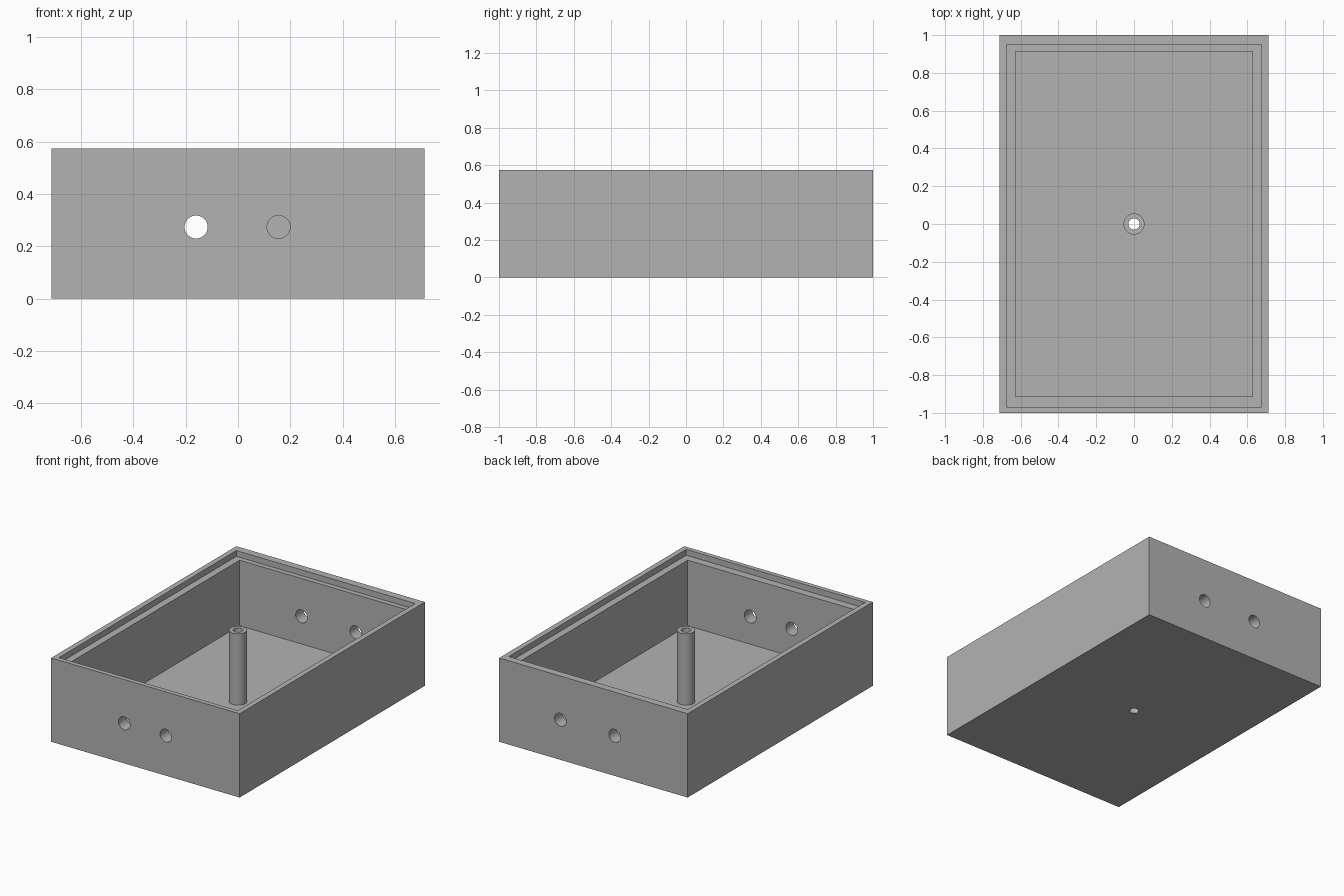
import bpy
from math import radians

default = bpy.data.objects.get("Cube")
if default:
    bpy.data.objects.remove(default, do_unlink=True)

grey = bpy.data.materials.new("plain grey")
grey.use_nodes = True
colour = (0.45, 0.45, 0.45, 1)
grey.diffuse_color = colour
grey.node_tree.nodes["Principled BSDF"].inputs["Base Color"].default_value = colour

HEIGHT = 0.573
FLOOR = 0.085
LEDGE = 0.533


def box(name, x0, x1, y0, y1, z0, z1):
    bpy.ops.mesh.primitive_cube_add(
        size=1, location=((x0 + x1) / 2, (y0 + y1) / 2, (z0 + z1) / 2))
    ob = bpy.context.object
    ob.name = name
    ob.scale = (x1 - x0, y1 - y0, z1 - z0)
    bpy.ops.object.transform_apply(location=True, rotation=True, scale=True)
    ob.data.materials.append(grey)
    return ob


def rod(name, radius, length, location, tilt=0):
    bpy.ops.mesh.primitive_cylinder_add(
        vertices=48, radius=radius, depth=length, location=location,
        rotation=(radians(tilt), 0, 0))
    ob = bpy.context.object
    ob.name = name
    bpy.ops.object.transform_apply(location=True, rotation=True, scale=True)
    ob.data.materials.append(grey)
    return ob


def combine(target, tool, operation="DIFFERENCE"):
    mod = target.modifiers.new(tool.name, "BOOLEAN")
    mod.operation = operation
    mod.solver = "EXACT"
    mod.object = tool
    bpy.context.view_layer.objects.active = target
    bpy.ops.object.modifier_apply(modifier=mod.name)
    bpy.data.objects.remove(tool, do_unlink=True)


# Open box with a stepped recess around the rim for a lid
case = box("enclosure_box", -0.713, 0.713, -1, 1, 0, HEIGHT)
combine(case, box("cavity", -0.628, 0.628, -0.914, 0.914, FLOOR, 1))
combine(case, box("lid_recess", -0.676, 0.676, -0.968, 0.948, LEDGE, 1))

# Cable holes through the front and back walls
for x, y in ((-0.16, -1), (0.155, -1), (-0.16, 1), (0.25, 1)):
    combine(case, rod("cable_hole", 0.044, 0.4, (x, y, 0.274), 90))

# Central screw post, bored right through the floor
post_base = FLOOR - 0.03
post = rod("screw_post", 0.056, HEIGHT - post_base, (0, 0, (HEIGHT + post_base) / 2))
combine(case, post, "UNION")
combine(case, rod("screw_hole", 0.03, 2, (0, 0, 0.3)))

# Smooth the round parts, keep the corners sharp
bpy.ops.object.select_all(action="DESELECT")
case.select_set(True)
bpy.context.view_layer.objects.active = case
bpy.ops.object.shade_smooth_by_angle(angle=radians(30))
